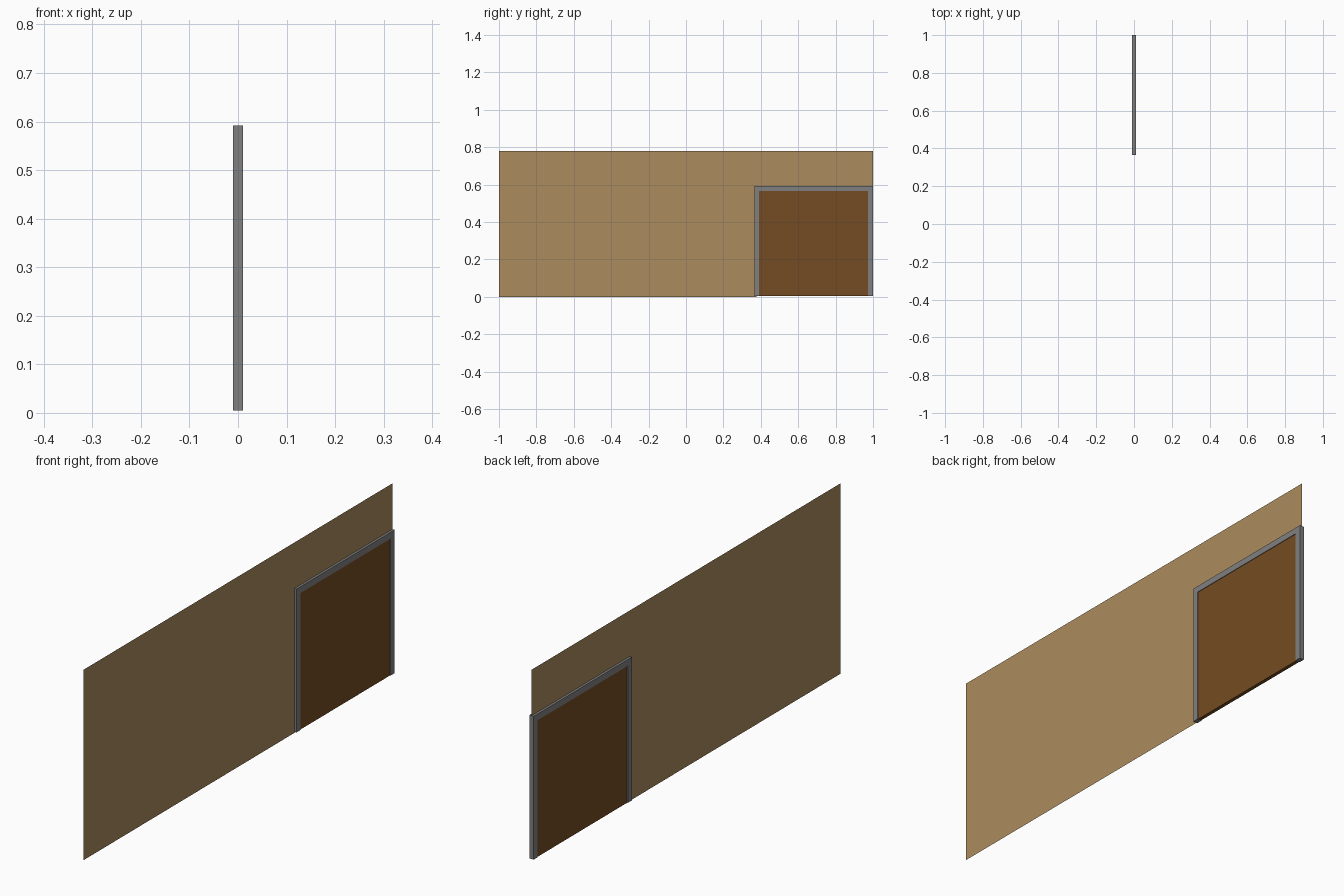
import bpy, bmesh

if "Cube" in bpy.data.objects:
    bpy.data.objects.remove(bpy.data.objects["Cube"])

def material(name, rgb):
    m = bpy.data.materials.new(name)
    m.diffuse_color = (*rgb, 1)
    m.use_nodes = True
    m.node_tree.nodes["Principled BSDF"].inputs["Base Color"].default_value = m.diffuse_color
    return m

TAN = material("tan_wall", (0.407, 0.262, 0.112))
BROWN = material("brown_door", (0.175, 0.072, 0.016))
GREY = material("grey_frame", (0.216, 0.216, 0.216))

def extruded(name, outline, thickness, mat):
    """Fill a (y, z) outline in the x = 0 plane, optionally thickened along x."""
    bm = bmesh.new()
    face = bm.faces.new([bm.verts.new((-thickness / 2, y, z)) for y, z in outline])
    if thickness:
        geom = bmesh.ops.extrude_face_region(bm, geom=[face], use_keep_orig=True)["geom"]
        verts = [v for v in geom if isinstance(v, bmesh.types.BMVert)]
        bmesh.ops.translate(bm, verts=verts, vec=(thickness, 0, 0))
        bmesh.ops.recalc_face_normals(bm, faces=bm.faces[:])
    mesh = bpy.data.meshes.new(name)
    bm.to_mesh(mesh)
    bm.free()
    mesh.materials.append(mat)
    bpy.context.collection.objects.link(bpy.data.objects.new(name, mesh))

Y0, Y1 = 0.365, 1.0      # frame sides
Z0, Z1 = 0.005, 0.592    # frame bottom and top
W = 0.026                # frame bar width

# Paper-thin wall with the doorway cut out of its corner
extruded("wall", [(-1, 0), (Y0 + W / 2, 0), (Y0 + W / 2, Z1 - W / 2),
                  (1, Z1 - W / 2), (1, 0.78), (-1, 0.78)], 0, TAN)

# Door frame: two jambs and a lintel in one arch
extruded("door_frame", [(Y0, Z0), (Y0 + W, Z0), (Y0 + W, Z1 - W), (Y1 - W, Z1 - W),
                        (Y1 - W, Z0), (Y1, Z0), (Y1, Z1), (Y0, Z1)], 0.02, GREY)

# Door panel, slightly recessed in the frame
extruded("door_panel", [(Y0 + W, Z0), (Y1 - W, Z0), (Y1 - W, Z1 - W), (Y0 + W, Z1 - W)],
         0.015, BROWN)
